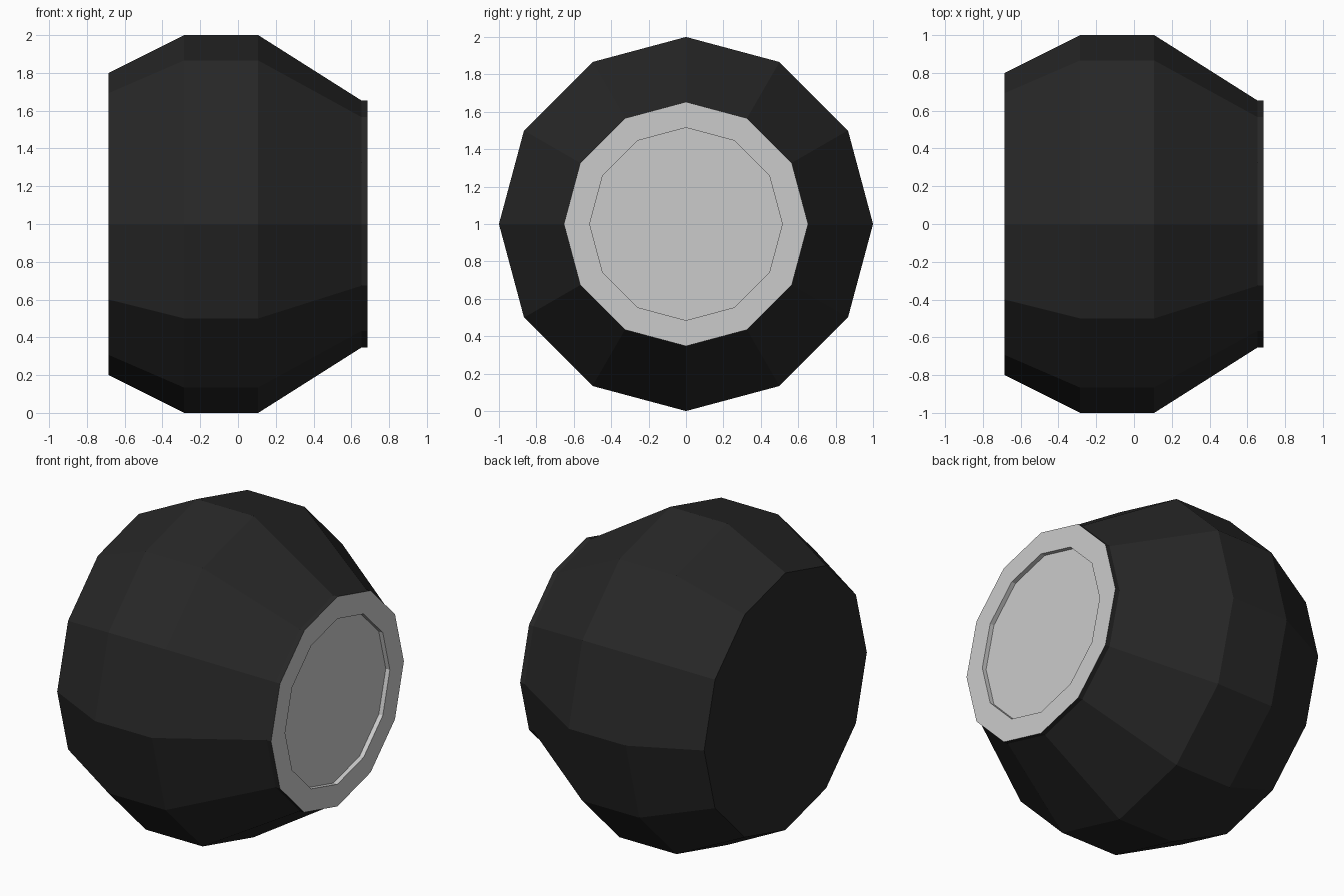
import bpy, bmesh
from math import sin, cos, pi

if "Cube" in bpy.data.objects:
    bpy.data.objects.remove(bpy.data.objects["Cube"])

SIDES = 12
CENTRE_Z = 1.0


def lathe(name, profile, cap_start=False, cap_end=False, material=None):
    """Spin (x, radius) points around the wheel's x axis with flat facets."""
    bm = bmesh.new()
    rings = [[bm.verts.new((x, r * sin(2 * pi * i / SIDES),
                            CENTRE_Z + r * cos(2 * pi * i / SIDES)))
              for i in range(SIDES)] for x, r in profile]
    for a, b in zip(rings, rings[1:]):
        for i in range(SIDES):
            j = (i + 1) % SIDES
            bm.faces.new((a[i], b[i], b[j], a[j]))
    # Ends wind opposite ways so every normal points outward
    if cap_start:
        bm.faces.new(rings[0])
    if cap_end:
        bm.faces.new(rings[-1][::-1])
    mesh = bpy.data.meshes.new(name)
    bm.to_mesh(mesh)
    bm.free()
    obj = bpy.data.objects.new(name, mesh)
    bpy.context.collection.objects.link(obj)
    if material:
        mesh.materials.append(material)
    return obj


rubber = bpy.data.materials.new("black_rubber")
rubber.diffuse_color = (0.02, 0.02, 0.02, 1)
rubber.use_nodes = True
rubber.node_tree.nodes["Principled BSDF"].inputs["Base Color"].default_value = rubber.diffuse_color

# Tyre: flat closed back, wide tread, tapered front and a short lip
lathe("tyre", [(-0.685, 0.80), (-0.285, 1.0), (0.107, 1.0),
               (0.655, 0.653), (0.685, 0.653)],
      cap_start=True, material=rubber)

# Hub: grey rim ring with a shallow recessed disc
lathe("hub", [(0.685, 0.653), (0.685, 0.515), (0.657, 0.515)], cap_end=True)
